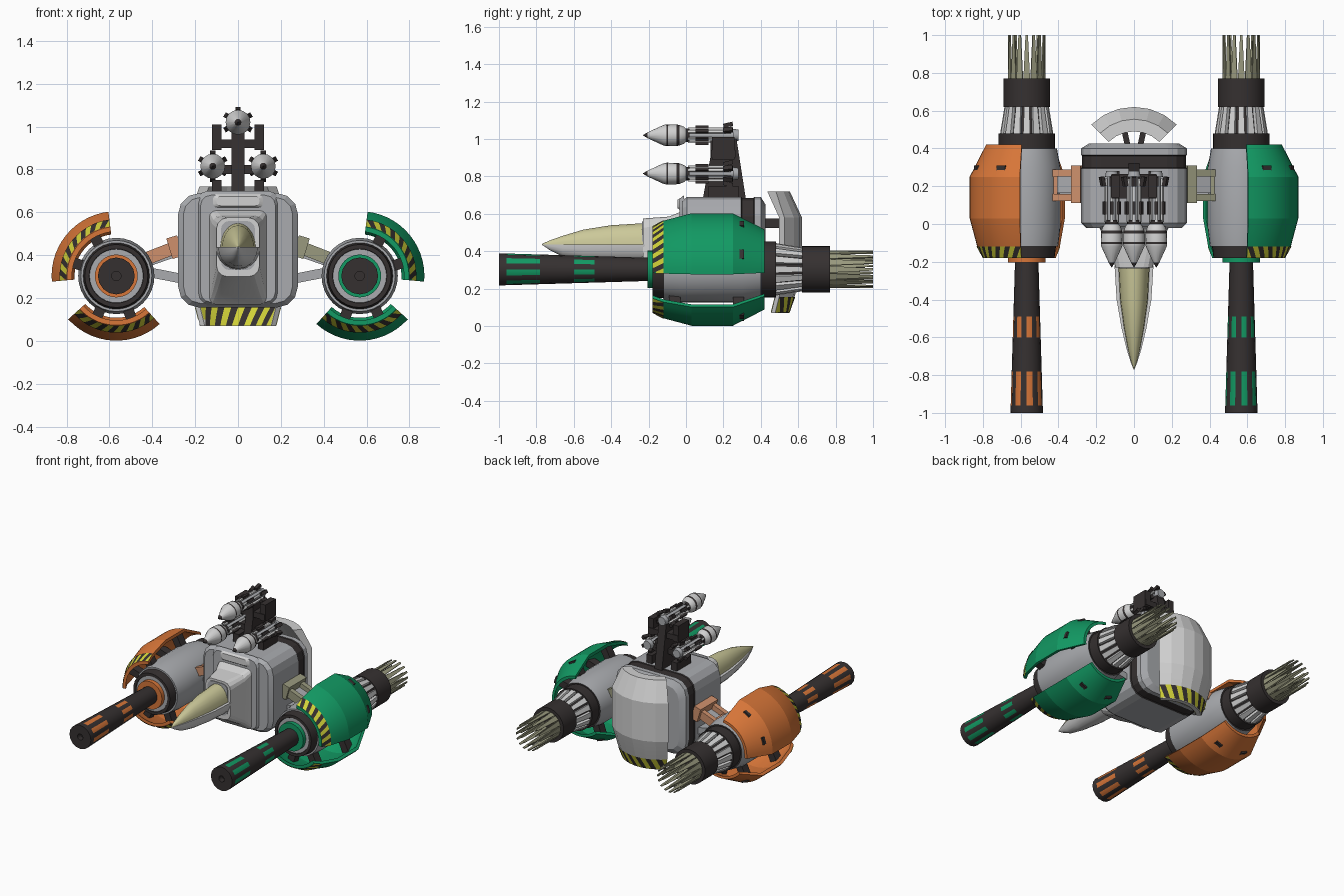
import bpy, bmesh
from math import sin, cos, pi, radians
from mathutils import Vector

if "Cube" in bpy.data.objects:
    bpy.data.objects.remove(bpy.data.objects["Cube"])

COL = {"mid_grey": (.40, .41, .43), "light_grey": (.64, .64, .64), "dark": (.036, .03, .03),
       "orange": (.68, .18, .04), "green": (.006, .32, .125), "yellow": (.64, .64, .04),
       "canopy_khaki": (.60, .58, .32), "olive": (.32, .32, .21), "salmon": (.62, .28, .15)}
NAMES = list(COL)
MATS = []
for n, c in COL.items():
    m = bpy.data.materials.new(n)
    m.diffuse_color = (*c, 1)
    m.use_nodes = True
    m.node_tree.nodes["Principled BSDF"].inputs["Base Color"].default_value = m.diffuse_color
    MATS.append(m)
MID, LIGHT, DARK, ORANGE, GREEN, YELLOW, KHAKI, OLIVE, SALMON = range(9)


def make(name, geoms, angle=14):
    verts, faces, mats = [], [], []
    for v, f, m in geoms:
        o = len(verts)
        verts += v
        faces += [[i + o for i in q] for q in f]
        mats += m
    me = bpy.data.meshes.new(name)
    me.from_pydata([tuple(v) for v in verts], [], faces)
    used = sorted(set(mats))
    for u in used:
        me.materials.append(MATS[u])
    for p, m in zip(me.polygons, mats):
        p.material_index = used.index(m)
    bm = bmesh.new()
    bm.from_mesh(me)
    bmesh.ops.recalc_face_normals(bm, faces=bm.faces)
    bm.to_mesh(me)
    bm.free()
    for p in me.polygons:
        p.use_smooth = True
    me.set_sharp_from_angle(angle=radians(angle))
    ob = bpy.data.objects.new(name, me)
    bpy.context.collection.objects.link(ob)
    return ob


def loft(rings, mat):
    """Skin closed rings and cap both ends; mat is an index or rule(band, side)."""
    rule = mat if callable(mat) else (lambda i, j: mat)
    n = len(rings[0])
    v = [p for r in rings for p in r]
    f, m = [], []
    for i in range(len(rings) - 1):
        for j in range(n):
            k = (j + 1) % n
            f.append([i * n + j, i * n + k, (i + 1) * n + k, (i + 1) * n + j])
            m.append(rule(i, j))
    f += [list(range(n)), [len(v) - n + j for j in range(n)]]
    m += [rule(0, 0), rule(len(rings) - 2, 0)]
    return v, f, m


def lathe(prof, mats, n, cx, cz):
    rings = [[(cx + r * cos(2 * pi * j / n), y, cz + r * sin(2 * pi * j / n)) for j in range(n)]
             for y, r in prof]
    return loft(rings, mats if callable(mats) else (lambda i, j: mats[i]))


def bar(p, q, w, h, mat, taper=1, up=(0, 0, 1)):
    """Box from p to q, w sideways and h along up."""
    p, q = Vector(p), Vector(q)
    d = (q - p).normalized()
    side = d.cross(Vector(up)).normalized()
    top = side.cross(d)
    ring = lambda c, k: [c + side * a * w * k / 2 + top * b * h / 2
                         for a, b in ((1, 1), (-1, 1), (-1, -1), (1, -1))]
    return loft([ring(p, 1), ring(q, taper)], mat)


def arc_shell(P, prof, a0, a1, n, mat):
    """Sweep closed (t, r) profile through an arc using mapping P(t, r, a)."""
    return loft([[P(t, r, radians(a0 + (a1 - a0) * i / n)) for t, r in prof]
                 for i in range(n + 1)], mat)


def hazard(P, t0, r0, t1, r1, a0, a1, n):
    """Slanted warning stripes laid over an arc band."""
    v, f, m = [], [], []
    d = (a1 - a0) / n
    clamp = lambda a: radians(min(max(a, a0), a1))
    for i in range(-1, n):
        o = a0 + i * d
        base = len(v)
        for k in range(4):        # subdivide so the stripes follow the curve
            s = k / 3
            t, r = t0 + (t1 - t0) * s, r0 + (r1 - r0) * s
            v += [P(t, r, clamp(o + s * d)), P(t, r, clamp(o + d + s * d))]
        for k in range(3):
            b = base + 2 * k
            if i >= 0 or k > 0:
                f.append([b, b + 1, b + 3, b + 2])
                m.append(YELLOW if i % 2 else DARK)
    return v, f, m


def rrect(y, hx, z0, z1, c):
    """Rectangle with two-step rounded corners in the xz plane."""
    pts = []
    for sx, sz, a in ((1, 1, 0), (-1, 1, 90), (-1, -1, 180), (1, -1, 270)):
        cx, cz = sx * (hx - c), (z1 - c if sz > 0 else z0 + c)
        pts += [(cx + c * cos(radians(a + t)), y, cz + c * sin(radians(a + t))) for t in (0, 30, 60, 90)]
    return pts


# ---- central hull
hull = [rrect(-.02, .255, .175, .67, .08), rrect(.005, .28, .155, .69, .1), rrect(.295, .28, .155, .69, .1),
        rrect(.3, .275, .16, .685, .1), rrect(.36, .275, .16, .685, .1), rrect(.365, .28, .155, .69, .1),
        rrect(.4, .28, .155, .69, .1), rrect(.425, .24, .19, .65, .09)]
make("hull", [loft(hull, lambda i, j: DARK if i in (2, 3, 4) else MID)])
make("hull_front_frame", [loft([rrect(-.01, .19, .165, .7, .05), rrect(-.035, .175, .18, .68, .05)], MID),
                          loft([rrect(-.03, .125, .62, .685, .02), rrect(-.045, .10, .63, .675, .02)], LIGHT)])
make("nose_block", [loft([rrect(-.03, .135, .17, .61, .03), rrect(-.09, .12, .22, .585, .04),
                          rrect(-.23, .10, .30, .575, .05)], LIGHT),
                    loft([rrect(-.225, .08, .33, .56, .04), rrect(-.235, .08, .33, .56, .04)], MID)])

# ---- pointed nose with canopy
SECT = [(-.22, .103, .105, .113), (-.4, .092, .10, .102), (-.55, .066, .088, .078),
        (-.66, .04, .065, .045), (-.73, .018, .03, .02), (-.77, .002, .003, .002)]


def half(y, w, h, sgn):
    return [(w * cos(pi * k / 10), y, .437 + sgn * h * sin(pi * k / 10)) for k in range(11)]


make("nose_shell", [loft([half(y, w, lo, -1) for y, w, lo, up in SECT], LIGHT)], 25)
make("canopy", [loft([half(y, w * .8, up, 1) for y, w, lo, up in SECT], KHAKI)], 25)

# ---- rear shield
PS = lambda t, r, a: (r * sin(a), .3 + r * cos(a), t)
sh = [(.07, .25), (.155, .28), (.3, .32), (.58, .32), (.72, .255), (.72, .19), (.58, .28), (.3, .28), (.155, .25), (.07, .22)]
make("rear_shield", [arc_shell(PS, sh, -45, 45, 6, LIGHT)], 12)
make("shield_stripes", [hazard(PS, .071, .254, .155, .284, -45, 45, 12),
                        hazard(PS, .071, .216, .155, .246, -45, 45, 12)])
make("shield_struts", [bar((s * .03, .4, z), (s * .07, .58, z), .03, .05, DARK)
                       for s in (-1, 1) for z in (.3, .55)])

# ---- side engines
EX, EZ = .568, .303
for s, side, tint, arm in ((1, "right", GREEN, OLIVE), (-1, "left", ORANGE, SALMON)):
    cx = s * EX
    P = lambda t, r, a, cx=cx, s=s: (cx + s * r * cos(a), t, EZ + r * sin(a))

    prof = [(-.205, .05), (-.205, .1), (-.175, .1), (-.175, .125), (-.18, .127), (-.18, .147), (-.12, .155),
            (-.12, .166), (-.02, .178), (.3, .178), (.40, .16), (.40, .15), (.48, .15), (.48, .12), (.62, .1),
            (.62, .124), (.77, .124), (.77, .10), (.74, .09)]
    pm = [tint, tint, MID, DARK, DARK, DARK, MID, MID, MID, MID] + [DARK] * 8
    make(side + "_engine", [lathe(prof, pm, 32, cx, EZ)])

    # cannon barrel with painted strips
    br = lambda y: (y, .062 + (-.2 - y) * .03)
    bp = [(-.96, .022), (-1, .022)] + [br(y) for y in (-1, -.96, -.78, -.6, -.49, -.2)]
    make(side + "_barrel", [lathe(bp, lambda i, j, t=tint: t if i in (3, 5) and j % 2 else DARK, 16, cx, EZ)], 25)

    # cooling fins and exhaust petals
    fins, petals = [], []
    for k in range(16):
        a = 2 * pi * k / 16
        fins.append(bar(P(.47, .132, a), P(.625, .107, a), .038, .02, LIGHT, .7, (cos(a) * s, 0, sin(a))))
        petals.append(bar(P(.75, .096, a), P(1, .096, a), .037, .007, OLIVE, .35, (cos(a) * s, 0, sin(a))))
    for k in range(10):
        a = 2 * pi * (k + .5) / 10
        petals.append(bar(P(.74, .055, a), P(1, .06, a), .03, .007, OLIVE, .3, (cos(a) * s, 0, sin(a))))
    make(side + "_cooling_fins", fins)
    make(side + "_exhaust_petals", petals)

    # armour cowls on dark brackets
    cowl = [(-.18, .230), (-.12, .262), (.03, .302), (.25, .302), (.42, .215),
            (.42, .195), (.25, .28), (.03, .28), (-.12, .24), (-.18, .207)]
    for part, a0, a1 in (("upper", -5, 83), ("lower", -132, -42)):
        make(f"{side}_{part}_cowl", [arc_shell(P, cowl, a0, a1, 14, tint)])
        make(f"{side}_{part}_cowl_stripes", [hazard(P, -.18, .233, -.12, .265, a0, a1, 14)])
        br_ = []
        for f in (.25, .75):
            a = radians(a0 + (a1 - a0) * f)
            for y in (-.06, .28):
                br_.append(bar(P(y, .16, a), P(y, .283 if y > 0 else .262, a), .05, .06, DARK, 1, (0, 1, 0)))
        make(f"{side}_{part}_cowl_brackets", br_)

    # connecting arm
    A = lambda x, y, z, s=s: (s * x, y, z)
    make(side + "_arm", [bar(A(.27, y, .445), A(.45, y, .375), .035, .06, arm) for y in (.14, .27)]
         + [bar(A(.425, .125, .385), A(.425, .285, .385), .04, .05, arm),
            bar(A(.27, .21, .445), A(.32, .21, .43), .2, .10, arm)])
    make(side + "_arm_link", [bar(A(.27, .21, .42), A(.44, .21, .36), .09, .04, MID),
                              bar(A(.26, .21, .29), A(.44, .21, .325), .1, .045, MID)])

# ---- missile rack
plate = lambda x: [(x, .09, .68), (x, .32, .68), (x, .27, 1.0), (x, .13, 1.0), (x, .13, .9)]
rack = [loft([plate(-.03), plate(.03)], DARK),
        bar((-.12, .2, .92), (.12, .2, .92), .13, .04, DARK),
        bar((-.1, .2, .80), (.1, .2, .80), .1, .04, DARK)]
for s in (-1, 1):
    rack += [bar((s * .1, .2, .89), (s * .1, .2, 1.01), .045, .12, DARK, 1, (0, 1, 0)),
             bar((s * .1, .2, .67), (s * .1, .2, .75), .045, .16, DARK, 1, (0, 1, 0))]
make("missile_rack", rack)

for name, mx, mz in (("top", 0, 1.02), ("left", -.118, .815), ("right", .118, .815)):
    body = [(-.23, .001), (-.205, .016), (-.12, .055), (-.105, .058), (-.095, .058), (-.05, .057), (-.035, .055),
            (-.01, .045), (0, .036), (.02, .036), (.02, .022), (.25, .022), (.25, .035), (.28, .03)]
    bmats = [DARK if i in (0, 3, 5, 8, 9) else LIGHT if i < 8 else MID for i in range(13)]
    g = [lathe(body, bmats, 16, mx, mz)]
    for k in range(6):
        a = pi * k / 3 + pi / 6
        q = lambda y, r: (mx + r * cos(a), y, mz + r * sin(a))
        up = (cos(a), 0, sin(a))
        g += [bar(q(.01, .036), q(.24, .036), .014, .012, LIGHT, 1, up),
              bar(q(.05, .044), q(.12, .044), .018, .016, DARK, 1, up),
              bar(q(.2, .05), q(.25, .062), .024, .022, DARK, 1, up)]
    make(name + "_missile", g, 30)
